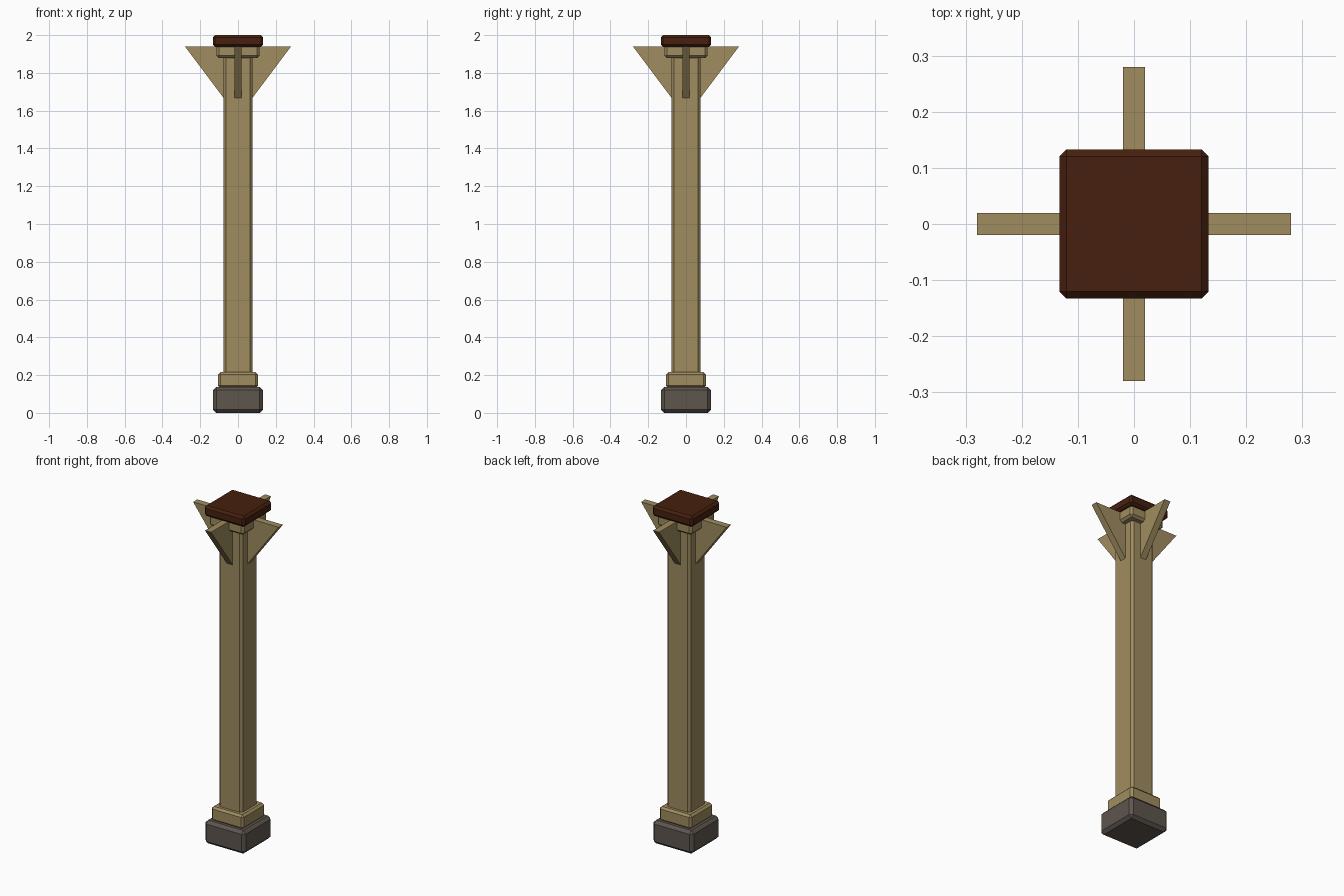
import bpy, bmesh, math
from mathutils import Matrix

if "Cube" in bpy.data.objects:
    bpy.data.objects.remove(bpy.data.objects["Cube"])


def material(name, rgb):
    m = bpy.data.materials.new(name)
    m.diffuse_color = (*rgb, 1.0)
    m.use_nodes = True
    m.node_tree.nodes["Principled BSDF"].inputs["Base Color"].default_value = m.diffuse_color
    return m


oak = material("pale_wood", (0.35, 0.262, 0.115))
brown = material("dark_brown_wood", (0.062, 0.0145, 0.0045))
stone = material("grey_stone", (0.112, 0.092, 0.076))


def finish(name, bm, mat):
    bmesh.ops.recalc_face_normals(bm, faces=bm.faces)
    me = bpy.data.meshes.new(name)
    bm.to_mesh(me)
    bm.free()
    me.materials.append(mat)
    ob = bpy.data.objects.new(name, me)
    bpy.context.collection.objects.link(ob)
    return ob


def block(name, half, z0, z1, bevel, mat):
    """Square block with every edge chamfered."""
    bm = bmesh.new()
    bmesh.ops.create_cube(bm, size=1)
    for v in bm.verts:
        v.co.x *= 2 * half
        v.co.y *= 2 * half
        v.co.z = z0 if v.co.z < 0 else z1
    bmesh.ops.bevel(bm, geom=bm.edges[:], offset=bevel, segments=1,
                    affect='EDGES', profile=0.5)
    return finish(name, bm, mat)


# Stacked blocks from the ground up
block("stone_foot", 0.132, 0.0, 0.137, 0.017, stone)
block("lower_collar", 0.105, 0.132, 0.216, 0.012, oak)
block("shaft", 0.077, 0.18, 1.91, 0.014, oak)
block("upper_collar", 0.114, 1.878, 1.95, 0.013, oak)
block("top_cap", 0.133, 1.938, 2.0, 0.0125, brown)


# Four triangular brackets around the top of the shaft
def bracket(name, angle):
    bm = bmesh.new()
    profile = [(0.06, 1.668), (0.077, 1.668), (0.28, 1.939), (0.06, 1.939)]
    t = 0.0195
    f = bm.faces.new([bm.verts.new((x, -t, z)) for x, z in profile])
    ext = bmesh.ops.extrude_face_region(bm, geom=[f])
    for v in ext["geom"]:
        if isinstance(v, bmesh.types.BMVert):
            v.co.y = t
    bm.transform(Matrix.Rotation(angle, 4, 'Z'))
    return finish(name, bm, oak)


for i, side in enumerate(("right", "back", "left", "front")):
    bracket(side + "_bracket", i * math.pi / 2)
